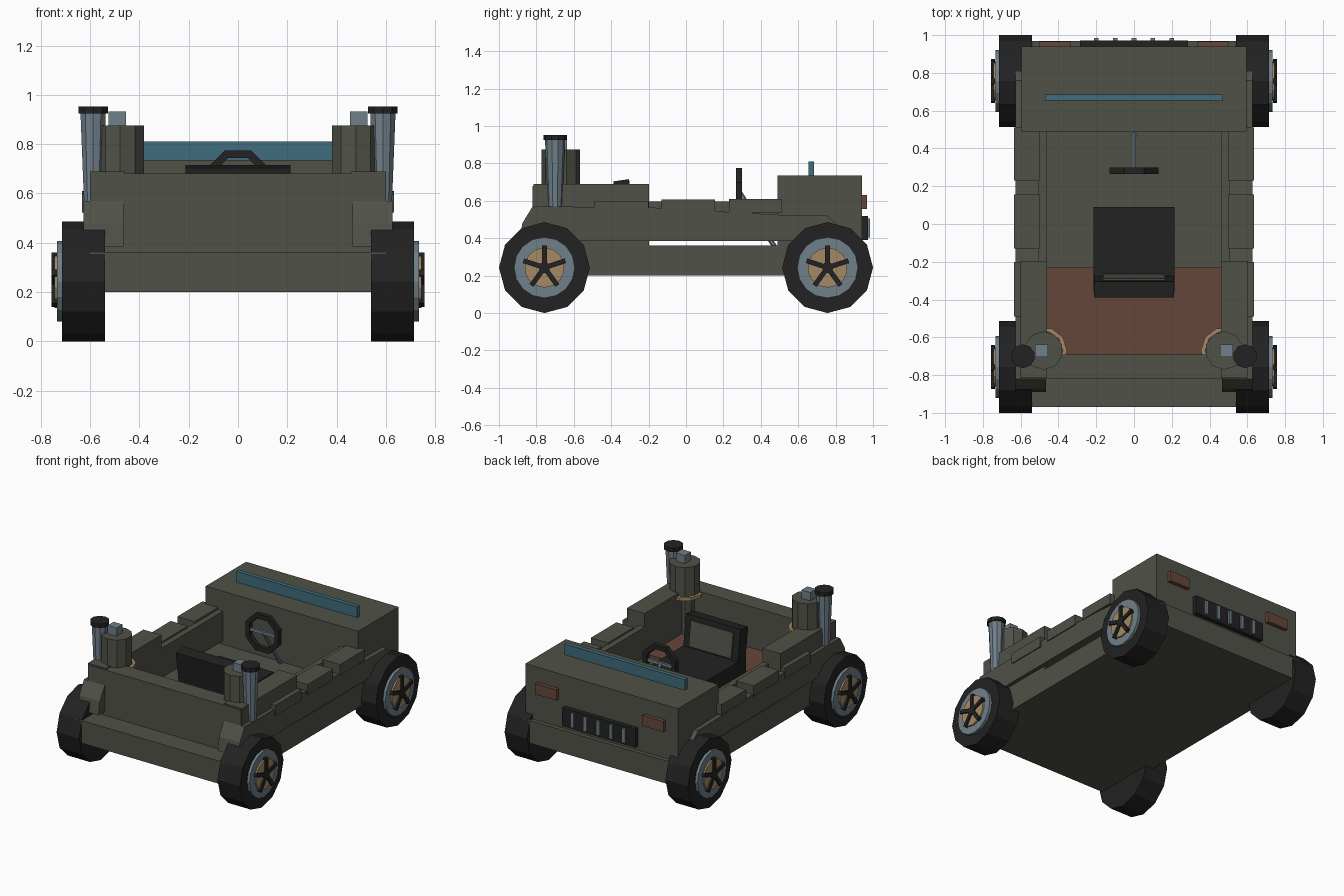
import bpy, bmesh, math
from mathutils import Matrix, Vector

if "Cube" in bpy.data.objects:
    bpy.data.objects.remove(bpy.data.objects["Cube"])


def material(name, rgb):
    m = bpy.data.materials.new(name)
    m.diffuse_color = (*rgb, 1)
    m.use_nodes = True
    m.node_tree.nodes["Principled BSDF"].inputs["Base Color"].default_value = m.diffuse_color
    return m


GREEN = material("olive green", (0.080, 0.084, 0.064))
BLACK = material("rubber black", (0.016, 0.016, 0.016))
STEEL = material("blue grey steel", (0.160, 0.215, 0.250))
TAN = material("brass tan", (0.370, 0.260, 0.125))
RED = material("rust red", (0.130, 0.062, 0.043))
GLASS = material("teal glass", (0.050, 0.150, 0.200))


def finish(name, bm, mat):
    bmesh.ops.recalc_face_normals(bm, faces=bm.faces)
    me = bpy.data.meshes.new(name)
    bm.to_mesh(me)
    bm.free()
    me.materials.append(mat)
    ob = bpy.data.objects.new(name, me)
    bpy.context.collection.objects.link(ob)
    return ob


def box(name, x, y, z, mat, rot=None):
    """Box from (min, max) ranges, optionally rotated about its centre."""
    bm = bmesh.new()
    size = [r[1] - r[0] for r in (x, y, z)]
    mid = Vector([(r[0] + r[1]) / 2 for r in (x, y, z)])
    m = Matrix.Translation(mid) @ (rot or Matrix()) @ Matrix.Diagonal((*size, 1))
    bmesh.ops.create_cube(bm, size=1, matrix=m)
    return finish(name, bm, mat)


def side_box(name, s, x, y, z, mat):
    return box(name, sorted((s * x[0], s * x[1])), y, z, mat)


def rod(name, a, b, r1, r2, sides, mat, spin=0.0):
    """Cone or cylinder from point a to point b."""
    a, b = Vector(a), Vector(b)
    d = b - a
    m = Matrix.Translation((a + b) / 2) @ d.to_track_quat('Z', 'Y').to_matrix().to_4x4()
    bm = bmesh.new()
    bmesh.ops.create_cone(bm, cap_ends=True, segments=sides, radius1=r1, radius2=r2,
                          depth=d.length, matrix=m @ Matrix.Rotation(spin, 4, 'Z'))
    return finish(name, bm, mat)


def ring(name, centre, major, minor, sides, mat, rot=None, spin=0.0):
    """Low-poly ring with a square cross-section."""
    bm = bmesh.new()
    m = Matrix.Translation(centre) @ (rot or Matrix())
    loops = []
    for i in range(sides):
        t = 2 * math.pi * i / sides + spin
        loops.append([bm.verts.new(m @ Vector(((major + u * minor) * math.cos(t),
                                               (major + u * minor) * math.sin(t), v * minor)))
                      for u, v in ((-1, -1), (1, -1), (1, 1), (-1, 1))])
    for i in range(sides):
        p, q = loops[i], loops[(i + 1) % sides]
        for k in range(4):
            bm.faces.new((p[k], q[k], q[(k + 1) % 4], p[(k + 1) % 4]))
    return finish(name, bm, mat)


def side_profile(name, points, x0, x1, mat):
    """Extrude a (y, z) outline along x."""
    bm = bmesh.new()
    f = bm.faces.new([bm.verts.new((x0, y, z)) for y, z in points])
    g = bmesh.ops.extrude_face_region(bm, geom=[f])
    verts = [v for v in g['geom'] if isinstance(v, bmesh.types.BMVert)]
    bmesh.ops.translate(bm, verts=verts, vec=(x1 - x0, 0, 0))
    return finish(name, bm, mat)


# Chassis, hood, tailgate and floor
box("chassis", (-0.6, 0.6), (-0.97, 0.97), (0.2, 0.36), GREEN)
box("hood", (-0.595, 0.595), (0.49, 0.94), (0.36, 0.735), GREEN)
box("tailgate", (-0.598, 0.598), (-0.82, -0.69), (0.36, 0.68), GREEN)
box("rear_floor", (-0.47, 0.47), (-0.7, -0.23), (0.355, 0.39), RED)
box("windscreen", (-0.47, 0.47), (0.655, 0.685), (0.73, 0.81), GLASS)

# Grille with bars
box("grille", (-0.285, 0.285), (0.93, 0.972), (0.39, 0.52), BLACK)
for i in range(-2, 3):
    box("grille_bar", (i * 0.1 - 0.012, i * 0.1 + 0.012), (0.96, 0.985), (0.405, 0.505), STEEL)

# Seat with leaning back
lean = Matrix.Rotation(math.radians(8), 4, 'X')
box("seat_base", (-0.215, 0.215), (-0.36, 0.09), (0.39, 0.5), BLACK)
box("seat_back", (-0.213, 0.213), (-0.37, -0.285), (0.44, 0.711), BLACK, lean)
box("seat_pad", (-0.165, 0.165), (-0.287, -0.277), (0.51, 0.685), GREEN, lean)

# Steering wheel and column
ring("steering_wheel", (0, 0.283, 0.645), 0.123, 0.017, 8, BLACK,
     Matrix.Rotation(math.pi / 2, 4, 'X'), math.pi / 8)
box("steering_bar", (-0.115, 0.115), (0.275, 0.291), (0.635, 0.655), STEEL)
rod("steering_column", (0, 0.283, 0.65), (0, 0.49, 0.33), 0.013, 0.013, 6, STEEL)

panel = [(-0.89, 0.385), (-0.875, 0.48), (-0.82, 0.57), (-0.2, 0.565), (0.5, 0.525),
         (0.76, 0.52), (0.83, 0.45), (0.86, 0.385)]

for s in (-1, 1):
    # Body sides
    side_profile("side_panel", panel, s * 0.465, s * 0.627, GREEN)
    side_box("inner_wall", s, (0.46, 0.505), (-0.2, 0.49), (0.385, 0.595), GREEN)
    side_box("rear_side_box", s, (0.46, 0.6), (-0.815, -0.197), (0.36, 0.69), GREEN)
    for y0, y1, z1 in ((0.23, 0.51, 0.61), (-0.13, 0.155, 0.607), (-0.49, -0.2, 0.597)):
        side_box("side_pouch", s, (0.5, 0.634), (y0, y1), (z1 - 0.075, z1), GREEN)
    side_box("front_lamp", s, (0.335, 0.5), (0.93, 0.967), (0.555, 0.63), RED)

    # Rear tanks with bands and valves
    x, y = s * 0.478, -0.67
    rod("tank_post", (x, y, 0.36), (x, y, 0.67), 0.065, 0.065, 10, GREEN)
    rod("tank", (x, y, 0.65), (x, y, 0.875), 0.102, 0.102, 10, GREEN)
    ring("tank_band", (x, y, 0.66), 0.113, 0.011, 10, TAN)
    box("tank_valve", (x - 0.035 + s * 0.012, x + 0.035 + s * 0.012),
        (y - 0.033, y + 0.033), (0.87, 0.933), STEEL)

    # Exhaust stacks with caps
    x, y = s * 0.588, -0.7
    rod("exhaust_stack", (x, y, 0.45), (x, y, 0.93), 0.034, 0.054, 10, STEEL)
    rod("exhaust_cap", (x, y, 0.925), (x, y, 0.953), 0.063, 0.063, 10, BLACK)

    # Wheels
    for y in (-0.757, 0.757):
        z = 0.243
        rod("tyre", (s * 0.54, y, z), (s * 0.715, y, z), 0.243, 0.243, 12, BLACK)
        rod("wheel_rim", (s * 0.70, y, z), (s * 0.734, y, z), 0.163, 0.163, 16, STEEL)
        rod("wheel_disc", (s * 0.72, y, z), (s * 0.745, y, z), 0.107, 0.107, 14, TAN)
        rod("wheel_hub", (s * 0.74, y, z), (s * 0.757, y, z), 0.03, 0.03, 10, BLACK)
        for k in range(5):
            turn = Matrix.Rotation(2 * math.pi * k / 5, 4, 'X')
            c = turn @ Vector((0, 0, 0.06))
            box("wheel_spoke", sorted((s * 0.735, s * 0.757)),
                (y + c.y - 0.013, y + c.y + 0.013),
                (z + c.z - 0.058, z + c.z + 0.058), BLACK, turn)
